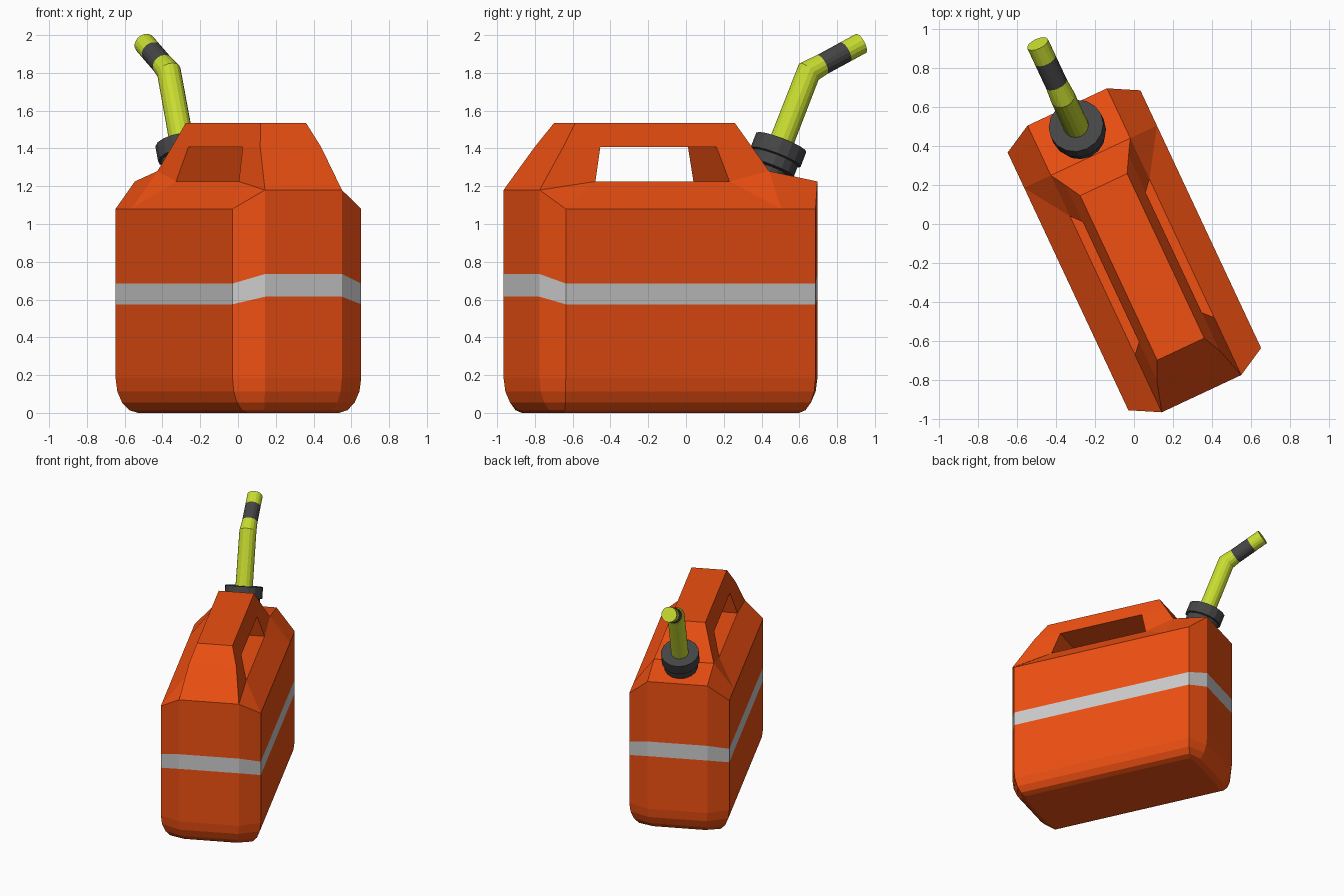
import bpy, bmesh, math
from math import sin, cos, radians, pi

if "Cube" in bpy.data.objects:
    bpy.data.objects.remove(bpy.data.objects["Cube"])

TURN, ORIGIN = radians(25.1), (0.002, -0.135, 0)
SIDES = 16


def material(name, rgb):
    m = bpy.data.materials.new(name)
    m.diffuse_color = (*rgb, 1)
    m.use_nodes = True
    m.node_tree.nodes["Principled BSDF"].inputs["Base Color"].default_value = m.diffuse_color
    return m


orange = material("orange_plastic", (0.86, 0.08, 0.006))
grey = material("grey_stripe", (0.52, 0.52, 0.52))
lime = material("lime_plastic", (0.58, 0.72, 0.03))
dark = material("dark_rubber", (0.06, 0.06, 0.06))


def finish(bm, name, mats):
    bmesh.ops.remove_doubles(bm, verts=bm.verts, dist=0.0005)
    bmesh.ops.recalc_face_normals(bm, faces=bm.faces)
    me = bpy.data.meshes.new(name)
    bm.to_mesh(me)
    bm.free()
    for m in mats:
        me.materials.append(m)
    ob = bpy.data.objects.new(name, me)
    ob.location, ob.rotation_euler = ORIGIN, (0, 0, TURN)
    bpy.context.collection.objects.link(ob)
    return ob


# ---------- jug body with moulded handle ----------
bm = bmesh.new()


def face(pts, mat=0):
    f = bm.faces.new([bm.verts.new(p) for p in pts])
    f.material_index = mat


def flip(p):
    return (-p[0], p[1], p[2])


def both(*pts):
    """One face on each side of the jug."""
    face(pts)
    face([flip(p) for p in pts])


def across(pts):
    """Strip of faces bridging the two sides along a profile."""
    for p, q in zip(pts, pts[1:]):
        face([p, q, flip(q), flip(p)])


def ring(inset, z_side, z_front, z_back):
    i, j = inset, inset * 0.4
    half = [(.225 - j, -.812 + i, z_front), (.376 - i, -.73 + j, z_side),
            (.376 - i, .53 - j, z_side), (.376 - i, .73 - j, z_side),
            (.225 - j, .812 - i, z_back)]
    return half + [flip(p) for p in reversed(half)]


# rounded foot, then walls with the stripe band
rings = []
for k in range(5):
    a = k / 4 * pi / 2
    z = .185 * (1 - cos(a))
    rings.append(ring(.11 * (1 - sin(a)), z, z, z))
rings += [ring(0, .575, .615, .615), ring(0, .685, .735, .735),
          ring(0, 1.08, 1.18, 1.225)]
face(rings[0])
for k, (lo, hi) in enumerate(zip(rings, rings[1:])):
    for n in range(10):
        m = (n + 1) % 10
        face([lo[n], lo[m], hi[m], hi[n]], 1 if k == 5 else 0)

# shoulder line (b), handle bend line (c), handle top line (d)
b0, a1, a2, a3, b4 = rings[-1][:5]
b1, b2, b3 = (.225, -.486, 1.225), (.225, .298, 1.225), (.225, .53, 1.28)
c0, c1, c2, c3 = [(.178, v, 1.408) for v in (-.652, -.435, .244, .451)]
d0, d1 = (.133, -.56, 1.535), (.133, .372, 1.535)

both(a1, b1, b0)
both(a1, a2, b2, b1)
both(a2, b3, b2)
both(a2, a3, b4, b3)
both(b0, b1, c1, c0)
both(b2, b3, c3, c2)
both(c0, c1, c2, c3, d1, d0)
across([b0, c0, d0, d1, c3, b3, b4])
across([b1, c1, c2, b2, b1])  # grip opening
finish(bm, "jug_body", [orange, grey])


# ---------- turned parts: collar and spout ----------
def tube(name, stations, mats, slots):
    """stations: (v, z, radius, tilt from vertical in degrees, stretch)."""
    bm = bmesh.new()
    loops = []
    for v, z, r, tilt, stretch in stations:
        t = radians(tilt)
        loop = []
        for k in range(SIDES):
            a = 2 * pi * k / SIDES
            s = r * stretch * sin(a)
            loop.append(bm.verts.new((r * cos(a), v + s * cos(t), z - s * sin(t))))
        loops.append(loop)
    for lo, hi, slot in zip(loops, loops[1:], slots):
        for k in range(SIDES):
            m = (k + 1) % SIDES
            bm.faces.new((lo[k], lo[m], hi[m], hi[k])).material_index = slot
    bm.faces.new(loops[0])
    bm.faces.new(loops[-1])
    return finish(bm, name, mats)


LEAN = 23
TOP = (.706, 1.432)


def on_axis(s):
    return TOP[0] + s * sin(radians(LEAN)), TOP[1] + s * cos(radians(LEAN))


collar = [(-.24, .09), (-.155, .09), (-.15, .127), (-.09, .127),
          (-.085, .142), (0, .142)]
tube("spout_collar", [(*on_axis(s), r, LEAN, 1) for s, r in collar],
     [dark], [0] * 5)

# bent spout with a dark band on the outer length
elbow, tip = (.867, 1.806), (1.17, 1.955)


def outer(f):
    return [e + (t - e) * f for e, t in zip(elbow, tip)]


bend = math.degrees(math.atan2(tip[0] - elbow[0], tip[1] - elbow[1]))
stations = [(*on_axis(-.02), .065, LEAN, 1),
            (*elbow, .064, (LEAN + bend) / 2, 1.06)]
stations += [(*outer(f), .058, bend, 1) for f in (.25, .70, 1)]
tube("spout", stations, [lime, dark], [0, 0, 1, 0])
